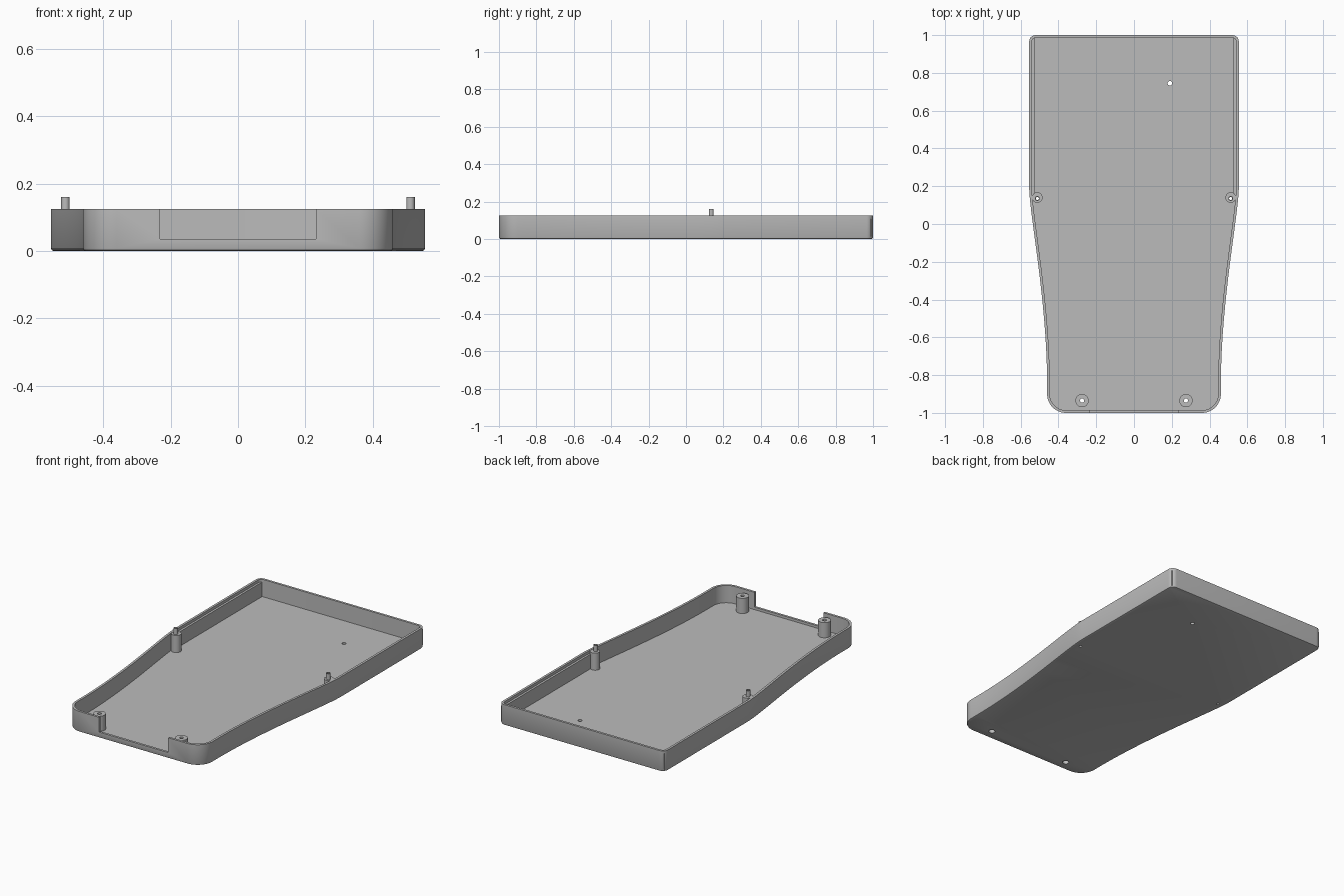
import bpy, bmesh
from math import sin, cos, pi
from mathutils import Vector
from mathutils.geometry import interpolate_bezier

cube = bpy.data.objects.get("Cube")
if cube:
    bpy.data.objects.remove(cube, do_unlink=True)

grey = bpy.data.materials.new("plain_grey")
grey.use_nodes = True
colour = (0.5, 0.5, 0.5, 1)
grey.diffuse_color = colour
grey.node_tree.nodes["Principled BSDF"].inputs["Base Color"].default_value = colour

RIM, FLOOR, WALL = 0.125, 0.02, 0.014


def finish(name, bm):
    bmesh.ops.recalc_face_normals(bm, faces=bm.faces)
    mesh = bpy.data.meshes.new(name)
    bm.to_mesh(mesh)
    bm.free()
    mesh.materials.append(grey)
    ob = bpy.data.objects.new(name, mesh)
    bpy.context.collection.objects.link(ob)
    return ob


def loft(name, rings):
    """Closed solid through a stack of equal-length rings."""
    bm = bmesh.new()
    loops = [[bm.verts.new(p) for p in ring] for ring in rings]
    n = len(loops[0])
    for a, b in zip(loops, loops[1:]):
        for i in range(n):
            j = (i + 1) % n
            bm.faces.new((a[i], a[j], b[j], b[i]))
    bm.faces.new(loops[0])
    bm.faces.new(loops[-1])
    return finish(name, bm)


def cylinder(name, x, y, r, z0, z1, sides=32):
    ring = [(x + r * cos(2 * pi * i / sides), y + r * sin(2 * pi * i / sides)) for i in range(sides)]
    return loft(name, [[(px, py, z) for px, py in ring] for z in (z0, z1)])


def box(name, x0, x1, y0, y1, z0, z1):
    ring = [(x0, y0), (x1, y0), (x1, y1), (x0, y1)]
    return loft(name, [[(x, y, z) for x, y in ring] for z in (z0, z1)])


def boolean(target, tool, mode):
    mod = target.modifiers.new("bool", 'BOOLEAN')
    mod.operation, mod.solver, mod.object = mode, 'EXACT', tool
    bpy.context.view_layer.objects.active = target
    bpy.ops.object.modifier_apply(modifier=mod.name)
    bpy.data.objects.remove(tool, do_unlink=True)


def arc(cx, cy, r, a0, a1, n):
    return [Vector((cx + r * cos(a0 + (a1 - a0) * i / n), cy + r * sin(a0 + (a1 - a0) * i / n)))
            for i in range(n + 1)]


# Right half of the outline, front to back, then mirrored
half = arc(0.36, -0.9, 0.1, -pi / 2, 0, 14)
half += interpolate_bezier(Vector((0.46, -0.85)), Vector((0.46, -0.4)),
                           Vector((0.555, 0.05)), Vector((0.555, 0.2)), 28)
half += arc(0.52, 0.965, 0.035, 0, pi / 2, 8)
half = [Vector((p.x, p.y)) for p in half]
outline = half + [Vector((-p.x, p.y)) for p in reversed(half)]


def ring_at(inset, z):
    ring, n = [], len(outline)
    for i, p in enumerate(outline):
        d0 = (p - outline[i - 1]).normalized()
        d1 = (outline[(i + 1) % n] - p).normalized()
        t = (d0 + d1).normalized()
        q = p + Vector((-t.y, t.x)) * inset / max(t.dot(d0), 0.5)
        ring.append((q.x, q.y, z))
    return ring


# Tray shell with a softened bottom edge
tray = loft("tray_shell", [ring_at(0.008, 0), ring_at(0.0025, 0.0025),
                           ring_at(0, 0.008), ring_at(0, RIM)])
boolean(tray, loft("cavity", [ring_at(WALL, FLOOR), ring_at(WALL, 0.2)]), 'DIFFERENCE')

# Inner ledges on the straight sides
for s in (-1, 1):
    x0, x1 = sorted((s * 0.528, s * 0.548))
    boolean(tray, box("ledge", x0, x1, 0.14, 0.99, 0.012, 0.108), 'UNION')

# Wide notch in the front wall
boolean(tray, box("notch", -0.232, 0.232, -1.1, -0.95, 0.035, 0.2), 'DIFFERENCE')

# Screw bosses: plain pair at the front, pair with locating pins at the sides
for s in (-1, 1):
    boolean(tray, cylinder("front_boss", s * 0.275, -0.935, 0.035, 0.01, 0.112), 'UNION')
    boolean(tray, cylinder("side_boss", s * 0.512, 0.14, 0.028, 0.01, RIM - 0.001), 'UNION')
    boolean(tray, cylinder("pin", s * 0.512, 0.135, 0.0125, 0.1, 0.16, 24), 'UNION')

# Through holes, recessed screw heads and one small floor hole
for s in (-1, 1):
    boolean(tray, cylinder("hole", s * 0.275, -0.935, 0.011, -0.1, 0.2, 20), 'DIFFERENCE')
    boolean(tray, cylinder("recess", s * 0.275, -0.935, 0.018, -0.1, 0.03, 24), 'DIFFERENCE')
    boolean(tray, cylinder("hole", s * 0.512, 0.135, 0.008, -0.1, 0.2, 16), 'DIFFERENCE')
boolean(tray, cylinder("hole", 0.19, 0.745, 0.012, -0.1, 0.1, 20), 'DIFFERENCE')

bpy.ops.object.select_all(action='DESELECT')
tray.select_set(True)
bpy.context.view_layer.objects.active = tray
bpy.ops.object.shade_smooth_by_angle(angle=pi / 6)
